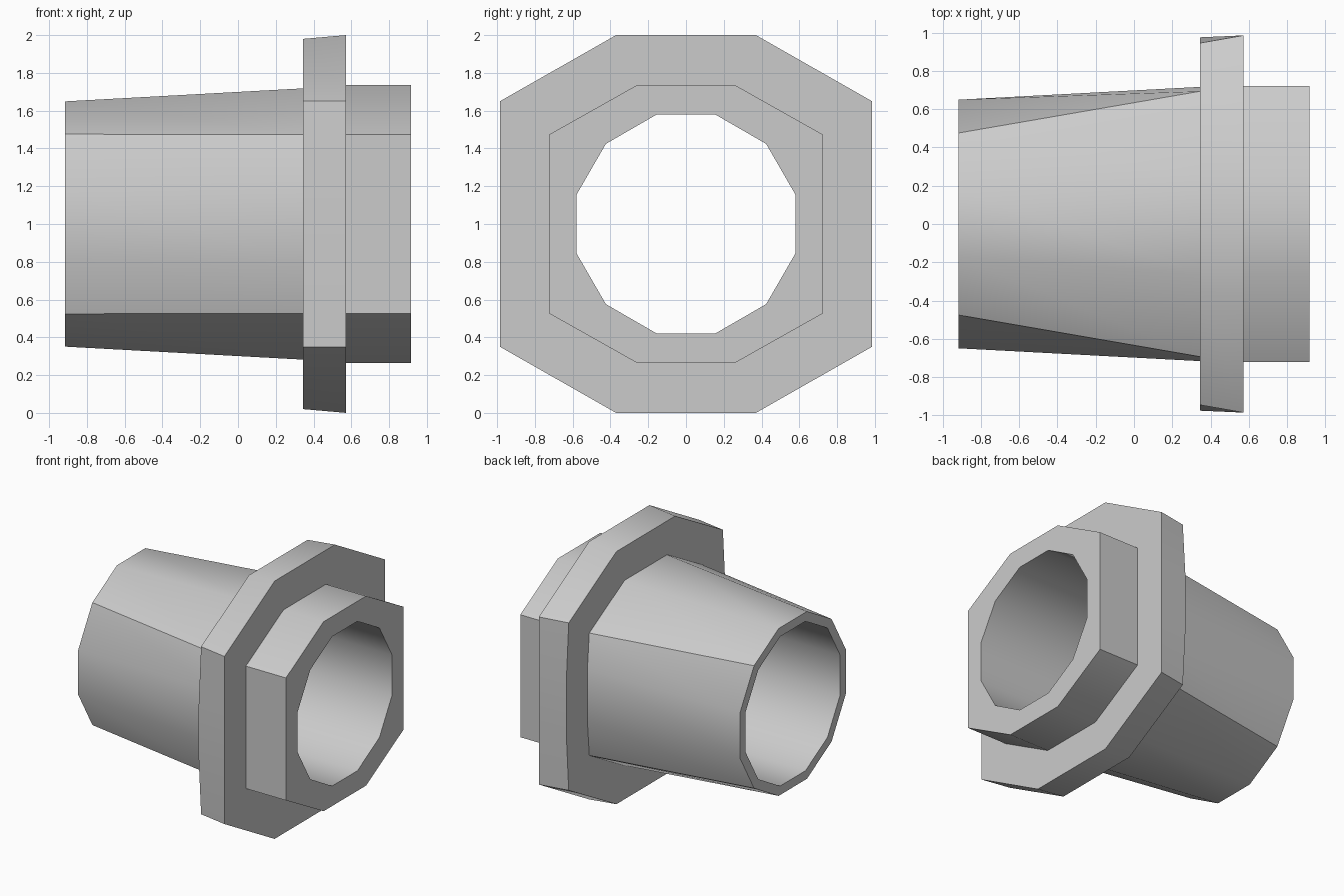
import bpy, bmesh, math

if "Cube" in bpy.data.objects:
    bpy.data.objects.remove(bpy.data.objects["Cube"])


def ring(bm, x, quarter):
    """Twelve-sided loop around the x axis, mirrored from three quarter points (y, z)."""
    a, b, c = quarter
    half = [c, b, a, (-a[0], a[1]), (-b[0], b[1]), (-c[0], c[1])]
    loop = half + [(-y, -z) for y, z in half]
    return [bm.verts.new((x, y, 1 + z)) for y, z in loop]


def round_pts(r):
    return [(r * math.cos(math.radians(d)), r * math.sin(math.radians(d)))
            for d in (75, 45, 15)]


bore = round_pts(0.60)
collar = [(0.26, 0.735), (0.722, 0.475), (0.722, 0.2)]

# Wall profile, from the bore's left end over the outside and back through the bore
sections = [
    (-0.917, bore),
    (-0.917, round_pts(0.672)),                            # tapered barrel
    (0.345, [(0.26, 0.718), (0.693, 0.475), (0.716, 0.2)]),
    (0.345, [(0.36, 0.98), (0.945, 0.65), (0.975, 0.2)]),  # flange
    (0.573, [(0.37, 1.0), (0.985, 0.65), (0.985, 0.2)]),
    (0.573, collar),                                       # end collar
    (0.917, collar),
    (0.917, bore),
]

bm = bmesh.new()
rings = [ring(bm, x, pts) for x, pts in sections]
for i, lo in enumerate(rings):
    hi = rings[(i + 1) % len(rings)]
    for j in range(12):
        k = (j + 1) % 12
        bm.faces.new((lo[j], lo[k], hi[k], hi[j]))
bmesh.ops.recalc_face_normals(bm, faces=bm.faces)

mesh = bpy.data.meshes.new("flanged_sleeve")
bm.to_mesh(mesh)
bm.free()
sleeve = bpy.data.objects.new("flanged_sleeve", mesh)
bpy.context.collection.objects.link(sleeve)

# Soft shading around the tube, crisp steps between its parts
bpy.context.view_layer.objects.active = sleeve
sleeve.select_set(True)
bpy.ops.object.shade_smooth_by_angle(angle=math.radians(40))
